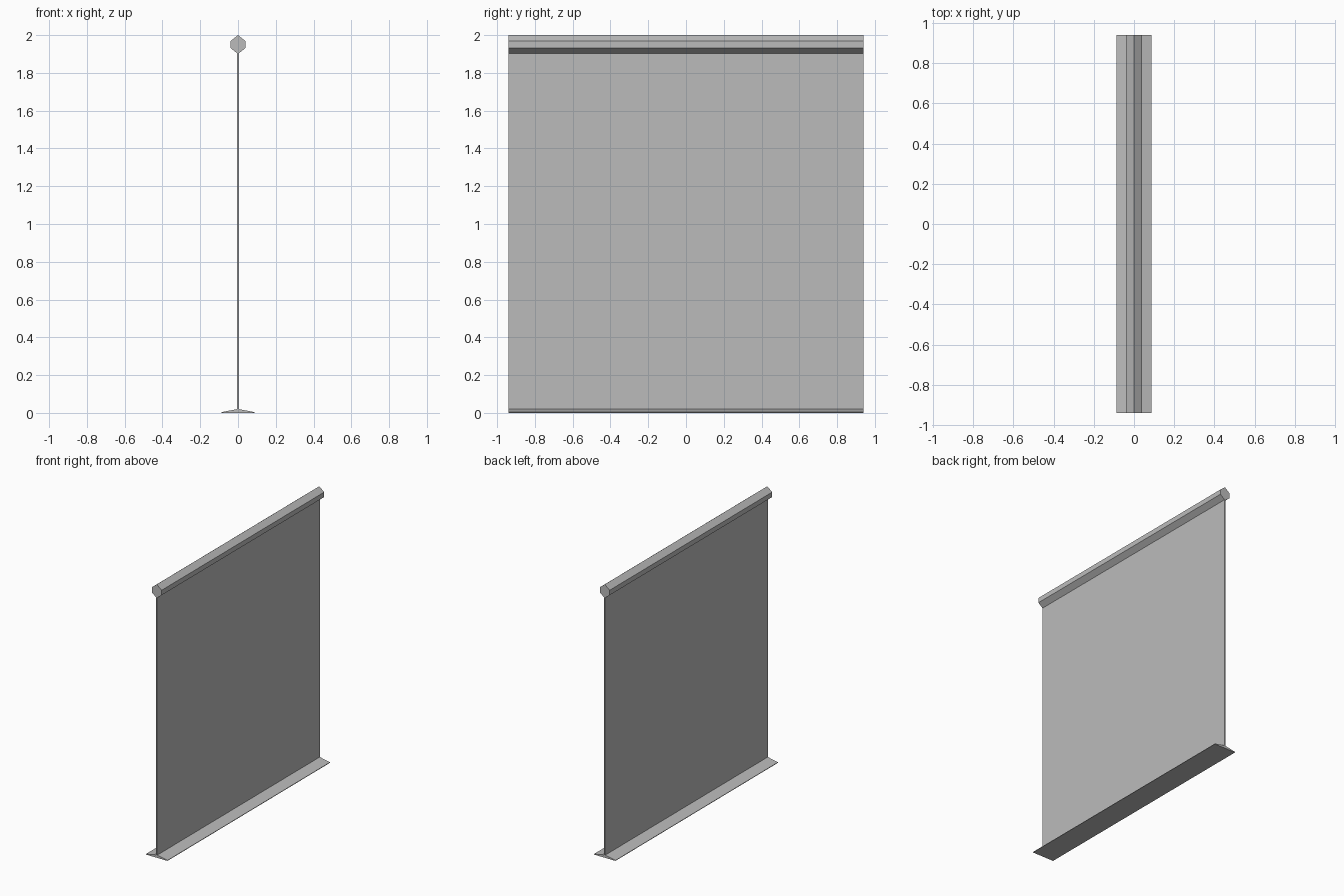
import bpy
import bmesh

cube = bpy.data.objects.get("Cube")
if cube:
    bpy.data.objects.remove(cube, do_unlink=True)

HALF_LENGTH = 0.94

grey = bpy.data.materials.new("neutral grey")
grey.use_nodes = True
colour = (0.5, 0.5, 0.5, 1)
grey.diffuse_color = colour
grey.node_tree.nodes["Principled BSDF"].inputs["Base Color"].default_value = colour


def extrude_profile(name, half_profile):
    """Mirror the +x half of an x-z profile and extrude it along y."""
    left_half = [(-x, z) for x, z in reversed(half_profile) if x > 0]
    bm = bmesh.new()
    face = bm.faces.new([bm.verts.new((x, -HALF_LENGTH, z))
                         for x, z in half_profile + left_half])
    result = bmesh.ops.extrude_face_region(bm, geom=[face])
    moved = [v for v in result["geom"] if isinstance(v, bmesh.types.BMVert)]
    bmesh.ops.translate(bm, verts=moved, vec=(0, 2 * HALF_LENGTH, 0))
    bmesh.ops.recalc_face_normals(bm, faces=bm.faces)
    mesh = bpy.data.meshes.new(name)
    bm.to_mesh(mesh)
    bm.free()
    mesh.materials.append(grey)
    obj = bpy.data.objects.new(name, mesh)
    bpy.context.collection.objects.link(obj)
    return obj


# Low sloping foot with a thin edge
extrude_profile("base_foot", [(0.087, 0), (0.087, 0.004), (0.004, 0.02)])

# Thin upright sheet, running from the foot into the rail
extrude_profile("panel", [(0.004, 0.015), (0.004, 1.91)])

# Hexagonal top rail
extrude_profile("top_rail", [(0, 1.9), (0.04, 1.932), (0.04, 1.968), (0, 2)])
